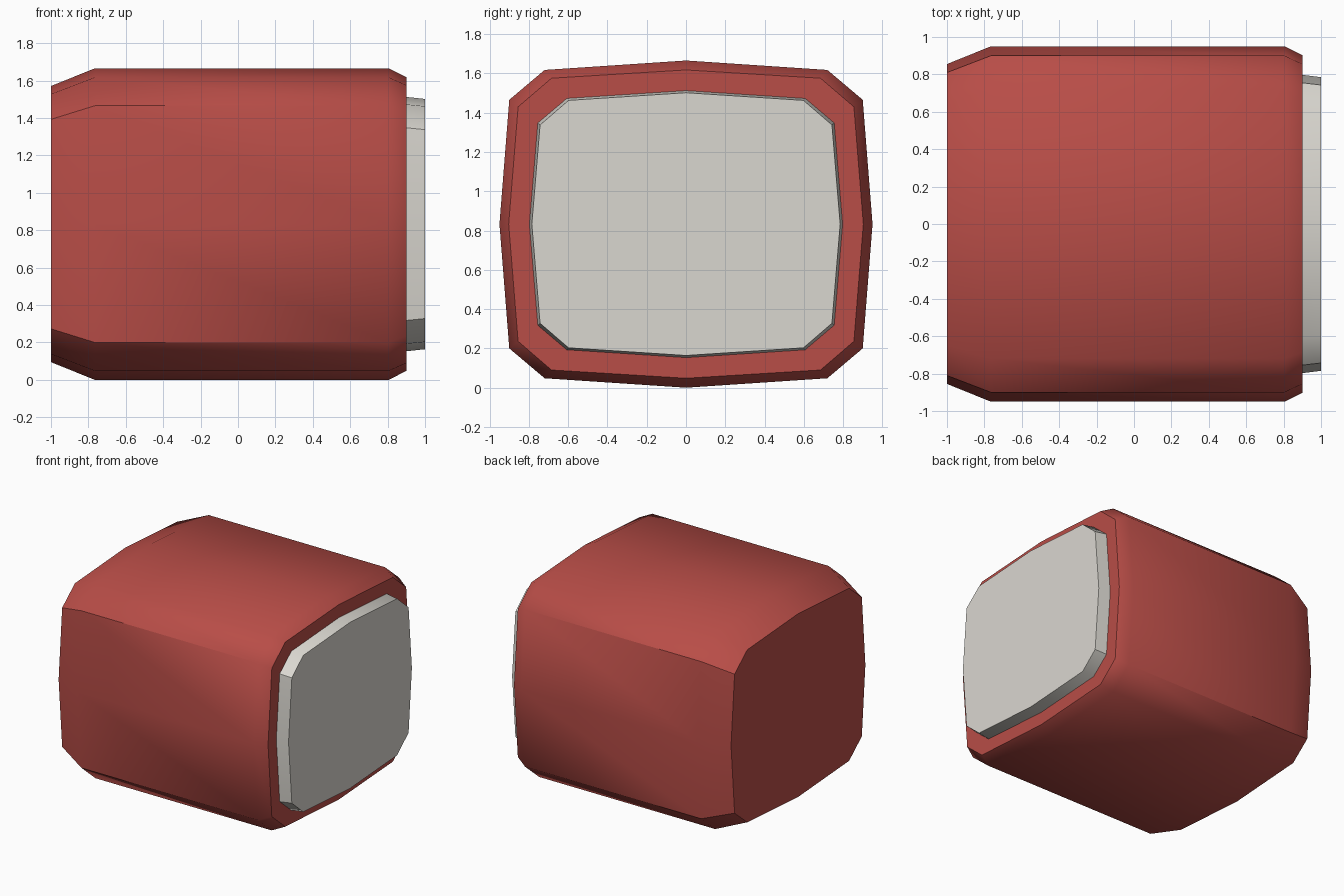
import bpy, bmesh, math

if "Cube" in bpy.data.objects:
    bpy.data.objects.remove(bpy.data.objects["Cube"])

MID = 0.833  # height of the long axis


def material(name, rgb):
    m = bpy.data.materials.new(name)
    m.diffuse_color = (*rgb, 1)
    m.use_nodes = True
    m.node_tree.nodes["Principled BSDF"].inputs["Base Color"].default_value = m.diffuse_color
    return m


def section(x, side, corner, shoulder, top):
    """Twelve-sided bulged square ring at x, mirrored from one quarter.
    side = y at mid height, top = z offset at centre, corner/shoulder = (y, z)."""
    q = [(side, 0), corner, shoulder, (0, top)]
    half = q + [(-y, z) for y, z in q[-2::-1]]
    ring = half + [(y, -z) for y, z in half[-2:0:-1]]
    return [(x, y, MID + z) for y, z in ring]


def loft(name, rings, mat):
    """Bridge the rings and cap both ends."""
    bm = bmesh.new()
    loops = [[bm.verts.new(p) for p in r] for r in rings]
    n = len(loops[0])
    for a, b in zip(loops, loops[1:]):
        for i in range(n):
            j = (i + 1) % n
            bm.faces.new((a[i], a[j], b[j], b[i]))
    bm.faces.new(loops[0])
    bm.faces.new(loops[-1])
    bmesh.ops.recalc_face_normals(bm, faces=bm.faces)
    mesh = bpy.data.meshes.new(name)
    bm.to_mesh(mesh)
    bm.free()
    mesh.materials.append(mat)
    obj = bpy.data.objects.new(name, mesh)
    bpy.context.collection.objects.link(obj)
    bpy.ops.object.select_all(action='DESELECT')
    obj.select_set(True)
    bpy.context.view_layer.objects.active = obj
    bpy.ops.object.shade_smooth_by_angle(angle=math.radians(40))
    return obj


red = material("red", (0.479, 0.074, 0.063))
grey = material("light grey", (0.70, 0.68, 0.63))

# Red body: long taper on the left end, short chamfer on the right end
full = ((0.90, 0.633), (0.72, 0.785), 0.833)
loft("body", [
    section(-1.0, 0.855, (0.81, 0.56), (0.648, 0.695), 0.738),
    section(-0.765, 0.95, *full),
    section(0.805, 0.95, *full),
    section(0.90, 0.903, (0.855, 0.597), (0.685, 0.743), 0.785),
], red)

# Grey end plate standing out of the right end
loft("end_plate", [
    section(0.88, 0.80, (0.757, 0.517), (0.609, 0.642), 0.682),
    section(1.0, 0.785, (0.743, 0.505), (0.598, 0.63), 0.669),
], grey)
